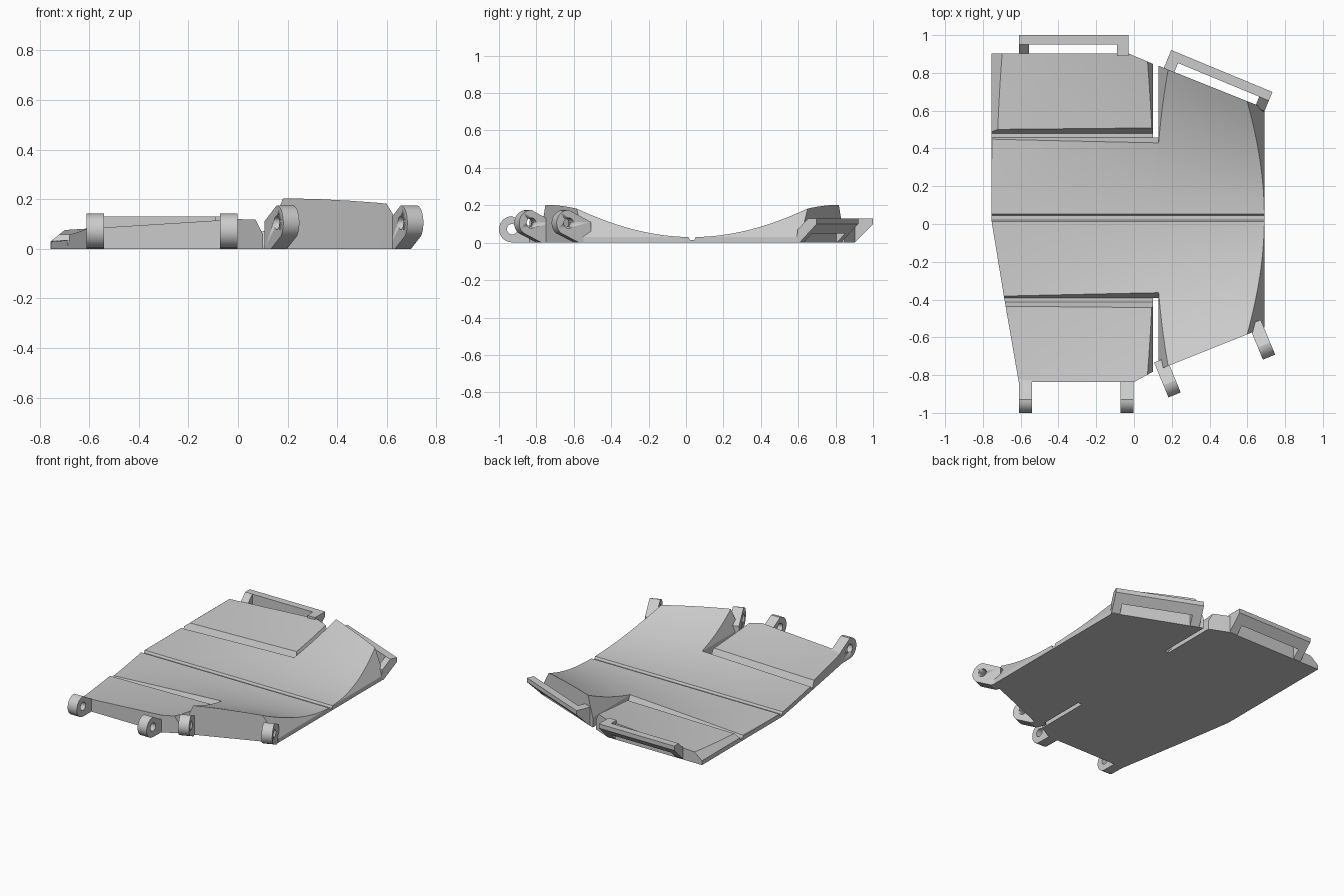
import bpy, bmesh
from math import radians, sin, cos
from mathutils import Matrix, Vector

if "Cube" in bpy.data.objects:
    bpy.data.objects.remove(bpy.data.objects["Cube"], do_unlink=True)

MID = 0.033      # y of the long centre channel, the plate mirrors about it
FLOOR = 0.015    # thickness left under the grooves

grey = bpy.data.materials.new("plain grey")
grey.use_nodes = True
grey.diffuse_color = (0.6, 0.6, 0.6, 1)
grey.node_tree.nodes["Principled BSDF"].inputs["Base Color"].default_value = (0.6, 0.6, 0.6, 1)


def finish(bm, name, matrix):
    bm.transform(matrix)
    bmesh.ops.recalc_face_normals(bm, faces=bm.faces)
    mesh = bpy.data.meshes.new(name)
    bm.to_mesh(mesh)
    bm.free()
    mesh.materials.append(grey)
    obj = bpy.data.objects.new(name, mesh)
    bpy.context.collection.objects.link(obj)
    bpy.ops.object.select_all(action='DESELECT')
    obj.select_set(True)
    bpy.context.view_layer.objects.active = obj
    bpy.ops.object.shade_smooth_by_angle(angle=radians(20))
    return obj


def cut(bm, point, normal, clear=False):
    geom = bm.verts[:] + bm.edges[:] + bm.faces[:]
    bmesh.ops.bisect_plane(bm, geom=geom, plane_co=point, plane_no=normal,
                           dist=1e-5, clear_outer=clear)


def slab(name, outline, height, clips, side):
    """Convex outline with a curved top, trimmed by sloping planes."""
    bm = bmesh.new()
    bm.faces.new([bm.verts.new((x, y, 0)) for x, y in outline])
    for i in range(1, 24):
        cut(bm, (0, i * 0.04, 0), (0, 1, 0))
    for i in range(-6, 7):
        cut(bm, (i * 0.11 + 0.005, 0, 0), (1, 0, 0))
    ext = bmesh.ops.extrude_face_region(bm, geom=bm.faces[:], use_keep_orig=True)
    for v in ext["geom"]:
        if isinstance(v, bmesh.types.BMVert):
            v.co.z = height(v.co.x, v.co.y)
    for point, normal in clips:
        cut(bm, point, normal, clear=True)
        rim = [e for e in bm.edges if e.is_boundary]
        if rim:
            bmesh.ops.holes_fill(bm, edges=rim, sides=0)
    finish(bm, name, Matrix.Translation((0, MID, 0)) @ Matrix.Diagonal((1, side, 1, 1)))


def prism(bm, profile, x0, x1):
    """Extrude a (y, z) profile along x."""
    face = bm.faces.new([bm.verts.new((x0, y, z)) for y, z in profile])
    ext = bmesh.ops.extrude_face_region(bm, geom=[face], use_keep_orig=True)
    verts = [v for v in ext["geom"] if isinstance(v, bmesh.types.BMVert)]
    bmesh.ops.translate(bm, verts=verts, vec=(x1 - x0, 0, 0))


def dish(x, v):
    return 0.03 + 0.40 * max(0.03, 1 - 0.71 * (0.6 - x)) * v * v


def panel_top(x, v):
    return 0.05 + (0.092 + 0.083 * x) * v * v


def flat(x, v):
    return FLOOR


# Plate halves: centre, wing, corner panel and groove floor
left_bevel = ((-0.755, 0, 0.03), (-0.8, 0, 1))
right_bevel = ((0.69, 0, 0.03), (1.67, 0, 1))
slot_wing_bevel = ((0.13, 0, 0.07), (-2.6, 0, 1))
slot_panel_bevel = ((0.10, 0, 0.06), (2, 0, 1))
channel_bevel = ((0, 0.012, FLOOR), (0, -2, 1))
groove_in = ((0, 0.425, FLOOR), (0, 2, 1))
groove_out = ((0, 0.447, FLOOR), (0, -2, 1))

for side, word in ((1, "back"), (-1, "front")):
    def left(v):
        return -0.755 if side > 0 else -0.755 + 0.173 * max(v - MID, 0)

    slab(word + "_centre_plate",
         [(left(0), 0.012), (0.13, 0.012), (0.13, 0.425), (left(0.425), 0.425)],
         dish, [left_bevel, channel_bevel, groove_in], side)
    slab(word + "_wing",
         [(0.13, 0.012), (0.69, 0.012), (0.69, 0.58), (0.63, 0.605), (0.13, 0.805)],
         dish, [right_bevel, slot_wing_bevel, channel_bevel], side)
    inner = -0.03 if side > 0 else 0.0
    slab(word + "_corner_panel",
         [(left(0.447), 0.447), (0.10, 0.447), (0.10, 0.815), (inner, 0.87), (left(0.87), 0.87)],
         panel_top, [left_bevel, slot_panel_bevel, groove_out], side)
    slab(word + "_groove_floor",
         [(left(0.42), 0.42), (0.10, 0.42), (0.10, 0.45), (left(0.45), 0.45)],
         flat, [], side)
    slab(word + "_channel_floor",
         [(-0.755, 0), (0.69, 0), (0.69, 0.013), (-0.755, 0.013)], flat, [], side)


# Back rails: raised bar on a tapered leg and a flat-topped leg
def rail(name, matrix):
    bm = bmesh.new()
    prism(bm, [(0, 0.13), (0, 0.10), (-0.05, 0.05), (-0.05, 0.13)], -0.29, 0.29)
    prism(bm, [(-0.12, 0), (-0.10, 0), (-0.04, 0.06), (-0.04, 0.13), (-0.05, 0.13), (-0.11, 0.07)],
          -0.29, -0.235)
    prism(bm, [(-0.11, 0), (-0.10, 0), (-0.04, 0.06), (-0.04, 0.13), (-0.11, 0.13)], 0.23, 0.29)
    finish(bm, name, matrix)


rail("back_rail", Matrix.Translation((-0.32, 1.0, 0)))
rail("wing_rail", Matrix.Translation((0.465, 0.81, 0)) @ Matrix.Rotation(radians(-22.5), 4, 'Z')
     @ Matrix.Diagonal((-1, 1, 1, 1)))


# Front hinge lugs: rounded tip with a pin hole
def hinge(name, x, y, turn, centre, start, tail):
    matrix = Matrix.Translation((x, y, 0)) @ Matrix.Rotation(radians(turn), 4, 'Z')
    arc = [radians(start + (90 - start) * i / 16) for i in range(17)]
    profile = [(0.07 - 0.07 * cos(t), centre + 0.07 * sin(t)) for t in arc]
    bm = bmesh.new()
    prism(bm, tail[:-1] + profile + tail[-1:], -0.035, 0.035)
    lug = finish(bm, name, matrix)
    bm = bmesh.new()
    bmesh.ops.create_cone(bm, cap_ends=True, segments=20, radius1=0.028, radius2=0.028, depth=0.2,
                          matrix=Matrix.Translation((0, 0.07, centre)) @ Matrix.Rotation(radians(90), 4, 'Y'))
    cutter = finish(bm, "pin_cutter", matrix)
    cutter.hide_render = True
    mod = lug.modifiers.new("pin_hole", 'BOOLEAN')
    mod.operation = 'DIFFERENCE'
    mod.solver = 'EXACT'
    mod.object = cutter
    bpy.context.view_layer.objects.active = lug
    bpy.ops.object.modifier_apply(modifier=mod.name)
    bpy.data.objects.remove(cutter, do_unlink=True)


for name, x in (("outer_hinge", -0.575), ("inner_hinge", -0.0375)):
    hinge(name, x, -1.0, 0, 0.072, -90, [(0.18, 0.0), (0.18, 0.08)])
for name, x, y in (("inner_wing_hinge", 0.215, -0.905), ("outer_wing_hinge", 0.715, -0.705)):
    hinge(name, x, y, 22.5, 0.105, -50, [(0.2, 0.0), (0.13, 0.0), (0.2, 0.11)])
